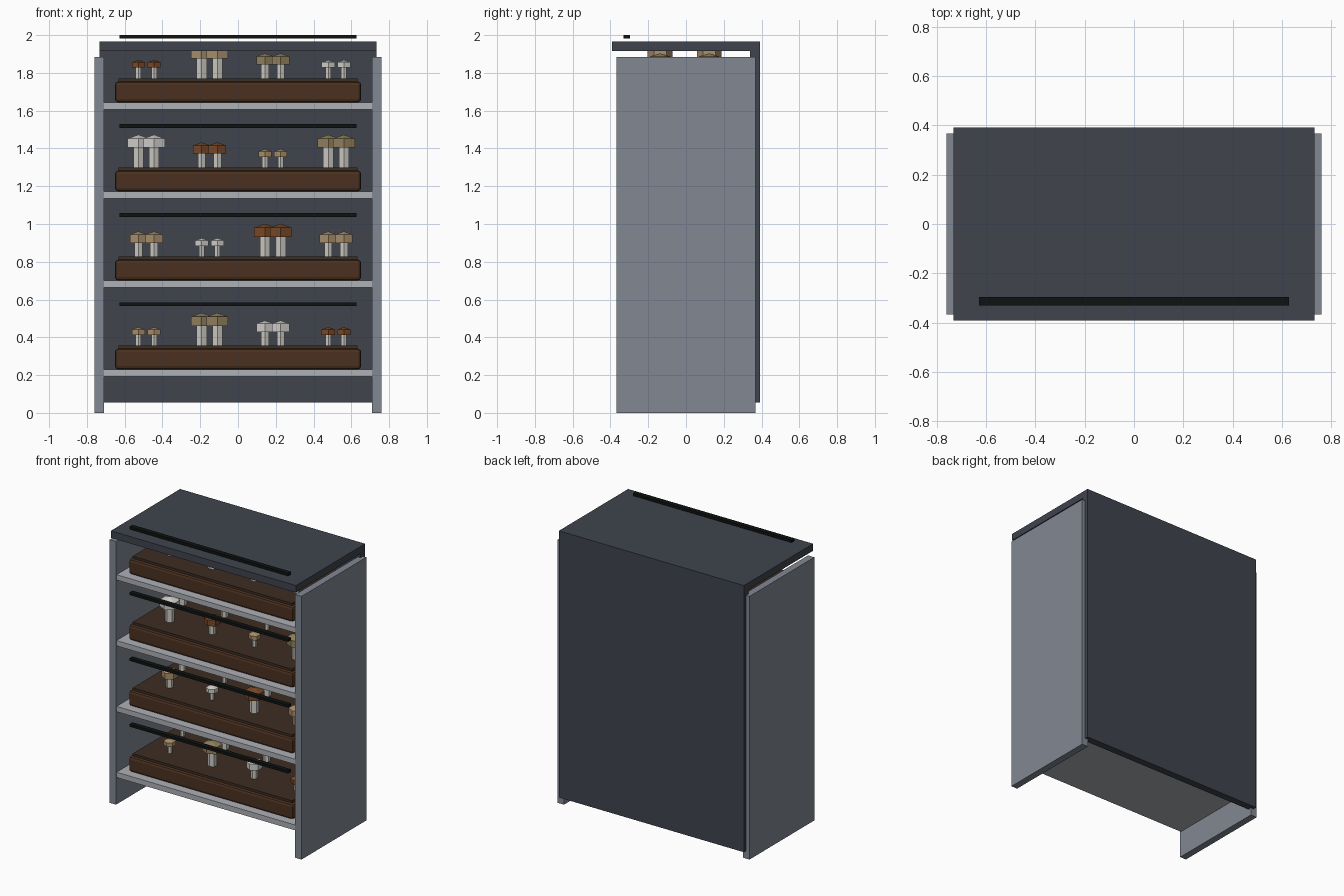
import bpy, bmesh
from math import sin, cos, pi

if "Cube" in bpy.data.objects:
    bpy.data.objects.remove(bpy.data.objects["Cube"])


def mat(name, rgb):
    m = bpy.data.materials.new(name)
    m.diffuse_color = (*rgb, 1)
    m.use_nodes = True
    m.node_tree.nodes["Principled BSDF"].inputs["Base Color"].default_value = m.diffuse_color
    return m


PANEL = mat("panel_grey", (0.22, 0.245, 0.29))
DARK = mat("dark_steel", (0.05, 0.057, 0.073))
SHELF = mat("shelf_metal", (0.42, 0.44, 0.47))
LOG = mat("substrate_brown", (0.07, 0.03, 0.014))
SOIL = mat("soil_brown", (0.045, 0.026, 0.016))
BLACK = mat("lamp_black", (0.005, 0.006, 0.006))
STEM = mat("stem_cream", (0.62, 0.60, 0.55))
CAPS = {
    "tan": mat("cap_tan", (0.40, 0.28, 0.15)),
    "olive": mat("cap_olive", (0.29, 0.22, 0.11)),
    "white": mat("cap_white", (0.65, 0.63, 0.60)),
    "brown": mat("cap_brown", (0.19, 0.065, 0.02)),
}


def finish(name, bm, material):
    bmesh.ops.recalc_face_normals(bm, faces=bm.faces)
    me = bpy.data.meshes.new(name)
    bm.to_mesh(me)
    bm.free()
    me.materials.append(material)
    ob = bpy.data.objects.new(name, me)
    bpy.context.collection.objects.link(ob)
    return ob


def box(name, x, y, z, material, bevel=0):
    bm = bmesh.new()
    bmesh.ops.create_cube(bm, size=1)
    for v in bm.verts:
        v.co = [r[0] + (c + 0.5) * (r[1] - r[0]) for c, r in zip(v.co, (x, y, z))]
    ob = finish(name, bm, material)
    if bevel:
        b = ob.modifiers.new("bevel", "BEVEL")
        b.width, b.segments = bevel, 2
    return ob


def lathe(name, profile, x, y, material, sides=6):
    """Low-poly turned solid from (radius, z) points; radius 0 makes a tip."""
    bm = bmesh.new()
    rings = []
    for r, z in profile:
        n = sides if r else 1
        rings.append([bm.verts.new((x + r * sin(2 * pi * i / sides),
                                    y + r * cos(2 * pi * i / sides), z)) for i in range(n)])
    bm.faces.new(rings[0])
    for a, b in zip(rings, rings[1:]):
        for i in range(sides):
            j = (i + 1) % sides
            bm.faces.new((a[i], a[j], b[0]) if len(b) == 1 else (a[i], a[j], b[j], b[i]))
    if len(rings[-1]) > 1:
        bm.faces.new(rings[-1])
    return finish(name, bm, material)


# cabinet shell
for s, side in ((-1, "left"), (1, "right")):
    box(f"{side}_panel", sorted((s * 0.71, s * 0.76)), (-0.367, 0.367), (0, 1.885), PANEL)
box("back_panel", (-0.733, 0.733), (0.34, 0.392), (0.055, 1.92), DARK)
box("top_panel", (-0.733, 0.733), (-0.392, 0.392), (1.915, 1.965), DARK)

# mushroom sizes: cap radius, stem radius, stem height, band height, peak height
SIZES = {
    "S": (0.040, 0.017, 0.058, 0.029, 0.012),
    "M": (0.053, 0.024, 0.074, 0.044, 0.016),
    "L": (0.066, 0.031, 0.106, 0.048, 0.021),
}
LAYOUT = [
    ("S tan", "L olive", "M white", "S brown"),
    ("M tan", "S white", "L brown", "M tan"),
    ("L white", "M brown", "S tan", "L olive"),
    ("S brown", "L tan", "M olive", "S white"),
]

for k, row in enumerate(LAYOUT):
    z = 0.23 + 0.4715 * k
    # shelf, growing bed and lamp bar
    box(f"shelf_{k}", (-0.71, 0.71), (-0.36, 0.35), (z - 0.038, z), SHELF)
    box(f"growing_bed_{k}", (-0.652, 0.652), (-0.31, 0.31), (z, z + 0.11), LOG, 0.018)
    box(f"soil_layer_{k}", (-0.632, 0.632), (-0.29, 0.29), (z + 0.1, z + 0.127), SOIL)
    box(f"lamp_bar_{k}", (-0.628, 0.628), (-0.33, -0.297), (z + 0.3365, z + 0.3555), BLACK)
    # mushrooms: a back row and a shifted front row
    for i, spec in enumerate(row):
        size, colour = spec.split()
        rc, rs, h, band, peak = SIZES[size]
        b = z + 0.125
        for j, (dx, y) in enumerate(((0, 0.123), (0.083, -0.137))):
            x = -0.527 + 0.335 * i + dx
            lathe(f"stem_{k}_{i}_{j}", [(rs, b - 0.01), (rs, b + h + 0.01)], x, y, STEM)
            lathe(f"cap_{k}_{i}_{j}",
                  [(rc, b + h), (rc, b + h + band), (0, b + h + band + peak)],
                  x, y, CAPS[colour])
